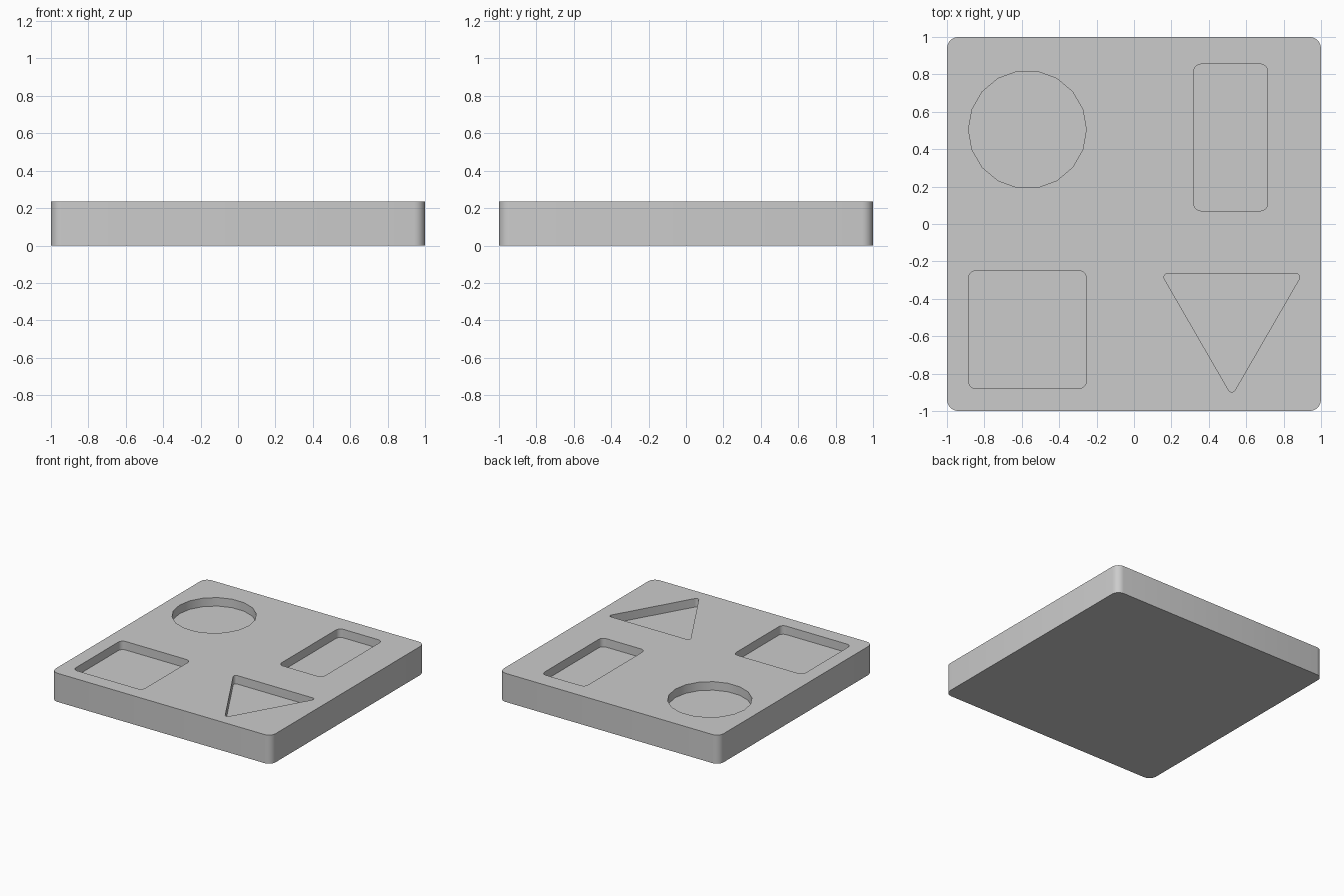
import bpy, bmesh
from math import sin, cos, pi, radians, sqrt

if "Cube" in bpy.data.objects:
    bpy.data.objects.remove(bpy.data.objects["Cube"])

HEIGHT, DEPTH = 0.235, 0.07


def arc(cx, cy, r, start, sweep, n):
    return [(cx + r * cos(start + sweep * i / n), cy + r * sin(start + sweep * i / n))
            for i in range(n + 1)]


def rounded(corners, r, n=5):
    """Round a regular outline given counter-clockwise arc centres with start angles."""
    sweep = 2 * pi / len(corners)
    return [p for cx, cy, a in corners for p in arc(cx, cy, r, a, sweep, n)]


def rounded_rect(x0, x1, y0, y1, r):
    return rounded([(x1 - r, y1 - r, 0), (x0 + r, y1 - r, pi / 2),
                    (x0 + r, y0 + r, pi), (x1 - r, y0 + r, 1.5 * pi)], r)


def prism(name, outline, z0, z1):
    bm = bmesh.new()
    face = bm.faces.new([bm.verts.new((x, y, z0)) for x, y in outline])
    top = bmesh.ops.extrude_face_region(bm, geom=[face], use_keep_orig=True)["geom"]
    for v in top:
        if isinstance(v, bmesh.types.BMVert):
            v.co.z = z1
    bmesh.ops.recalc_face_normals(bm, faces=bm.faces)
    mesh = bpy.data.meshes.new(name)
    bm.to_mesh(mesh)
    bm.free()
    obj = bpy.data.objects.new(name, mesh)
    bpy.context.collection.objects.link(obj)
    return obj


# Board with rounded corners
board = prism("puzzle_board", rounded_rect(-1, 1, -1, 1, 0.06), 0, HEIGHT)

# Pocket outlines: circle, square, rectangle, downward triangle
r, side, tx, ty = 0.02, 0.685, 0.523, -0.285
pockets = {
    "circle_cutter": arc(-0.57, 0.505, 0.315, 0, 2 * pi, 18)[:-1],
    "square_cutter": rounded_rect(-0.885, -0.255, -0.88, -0.25, 0.04),
    "rectangle_cutter": rounded_rect(0.32, 0.715, 0.07, 0.855, 0.04),
    "triangle_cutter": rounded([(tx + side / 2, ty, radians(-30)),
                                (tx - side / 2, ty, radians(90)),
                                (tx, ty - side * sqrt(3) / 2, radians(210))], r),
}

# Sink the pockets into the board
bpy.context.view_layer.objects.active = board
board.select_set(True)
for name, outline in pockets.items():
    cutter = prism(name, outline, HEIGHT - DEPTH, HEIGHT + 0.1)
    cutter.hide_render = True
    mod = board.modifiers.new(name, 'BOOLEAN')
    mod.operation, mod.solver, mod.object = 'DIFFERENCE', 'EXACT', cutter
    bpy.ops.object.modifier_apply(modifier=mod.name)
    bpy.data.objects.remove(cutter)

bpy.ops.object.shade_smooth_by_angle(angle=radians(30))
